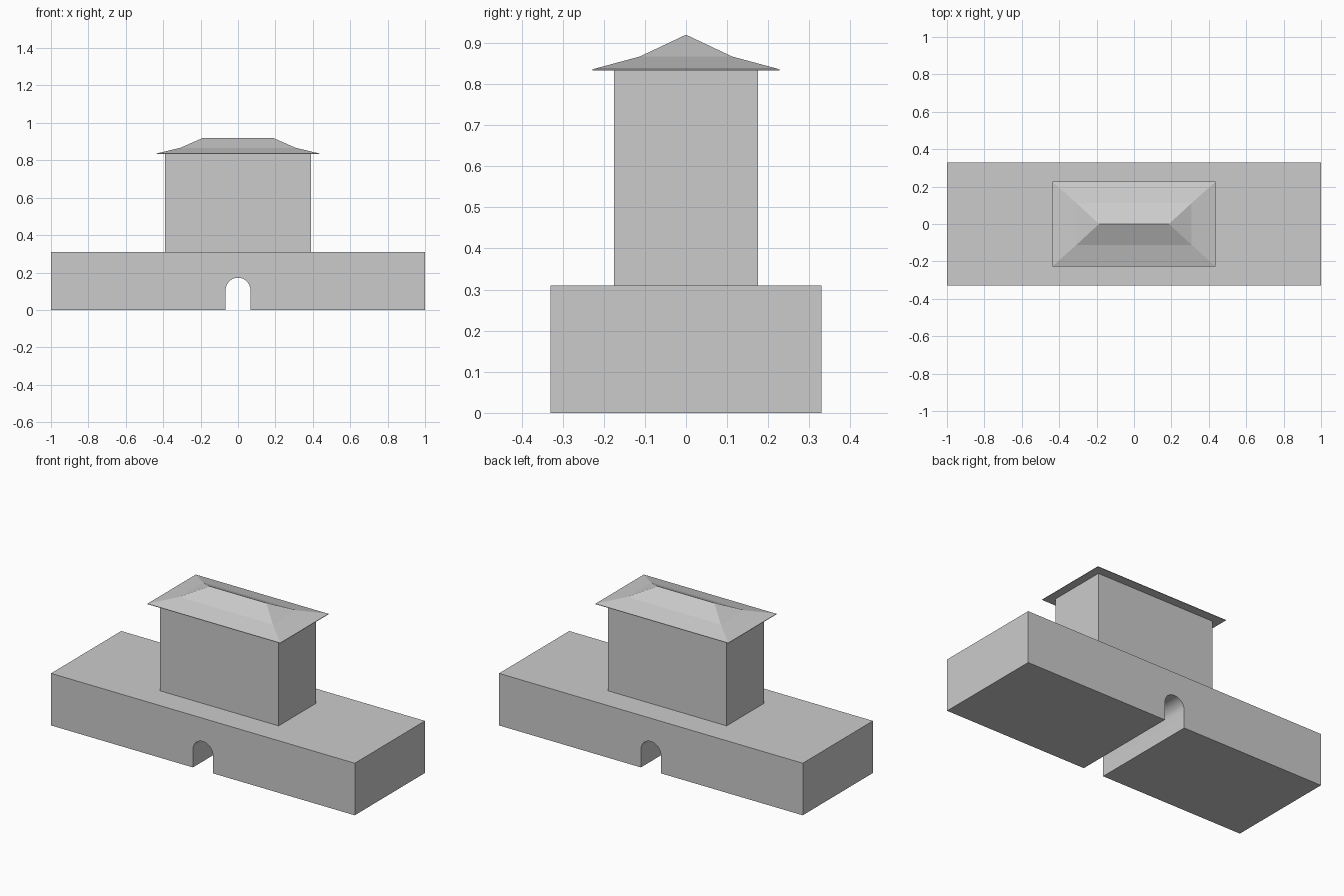
import bpy, bmesh
from math import pi, cos, sin

if "Cube" in bpy.data.objects:
    bpy.data.objects.remove(bpy.data.objects["Cube"])


def finish(name, bm):
    bmesh.ops.recalc_face_normals(bm, faces=bm.faces)
    mesh = bpy.data.meshes.new(name)
    bm.to_mesh(mesh)
    bm.free()
    obj = bpy.data.objects.new(name, mesh)
    bpy.context.collection.objects.link(obj)
    return obj


def loft(name, rings):
    """Stack rectangles (half x, half y, z) into a closed solid."""
    bm = bmesh.new()
    loops = [[bm.verts.new((sx * x, sy * y, z))
              for sx, sy in ((-1, -1), (1, -1), (1, 1), (-1, 1))]
             for x, y, z in rings]
    bm.faces.new(loops[0])
    for a, b in zip(loops, loops[1:]):
        for i in range(4):
            j = (i + 1) % 4
            bm.faces.new((a[i], a[j], b[j], b[i]))
    if rings[-1][1] > 0:
        bm.faces.new(loops[-1])
    bmesh.ops.remove_doubles(bm, verts=bm.verts, dist=1e-5)
    return finish(name, bm)


# Base block with an arched passage running front to back
R, SPRING, STEPS = 0.066, 0.106, 24
arch = [(-R * cos(pi * i / STEPS), SPRING + R * sin(pi * i / STEPS))
        for i in range(STEPS + 1)]
profile = [(-1, 0), (-R, 0)] + arch + [(R, 0), (1, 0), (1, 0.31), (-1, 0.31)]
bm = bmesh.new()
face = bm.faces.new([bm.verts.new((x, -0.33, z)) for x, z in profile])
out = bmesh.ops.extrude_face_region(bm, geom=[face], use_keep_orig=True)
bmesh.ops.translate(bm, vec=(0, 0.66, 0),
                    verts=[v for v in out["geom"] if isinstance(v, bmesh.types.BMVert)])
base = finish("gate_base", bm)
bpy.context.view_layer.objects.active = base
base.select_set(True)
bpy.ops.object.shade_smooth_by_angle(angle=pi / 6)

# Upper hall
loft("upper_hall", [(0.39, 0.175, 0.31), (0.39, 0.175, 0.835)])

# Hipped roof with a flared lower slope and a thin eave edge
loft("hipped_roof", [(0.437, 0.227, 0.833), (0.437, 0.227, 0.836),
                     (0.308, 0.112, 0.867), (0.187, 0, 0.92)])
